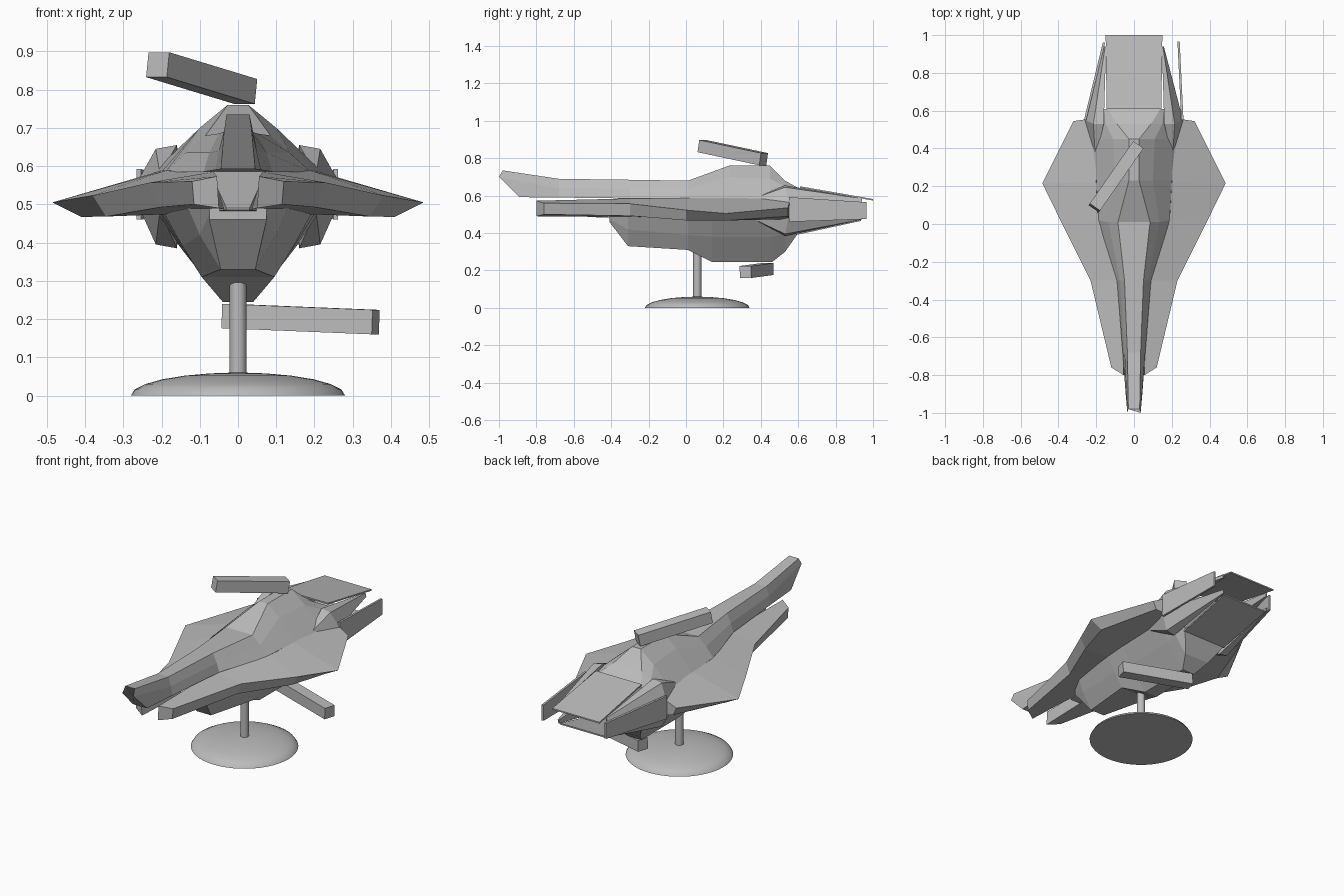
import bpy, bmesh, math
from mathutils import Vector

if "Cube" in bpy.data.objects:
    bpy.data.objects.remove(bpy.data.objects["Cube"])

grey = bpy.data.materials.new("plain_grey")
grey.diffuse_color = (0.5, 0.5, 0.5, 1)
grey.use_nodes = True
grey.node_tree.nodes["Principled BSDF"].inputs["Base Color"].default_value = grey.diffuse_color


def finish(name, bm):
    bmesh.ops.remove_doubles(bm, verts=bm.verts, dist=0.0005)
    bmesh.ops.recalc_face_normals(bm, faces=bm.faces)
    me = bpy.data.meshes.new(name)
    bm.to_mesh(me)
    bm.free()
    me.materials.append(grey)
    ob = bpy.data.objects.new(name, me)
    bpy.context.collection.objects.link(ob)
    return ob


def loft(name, rings):
    """Skin closed rings of points and cap both ends."""
    bm = bmesh.new()
    vs = [[bm.verts.new(p) for p in r] for r in rings]
    for a, b in zip(vs, vs[1:]):
        for i in range(len(a)):
            j = (i + 1) % len(a)
            bm.faces.new((a[i], a[j], b[j], b[i]))
    bm.faces.new(vs[0])
    bm.faces.new(vs[-1])
    return finish(name, bm)


def mirrored(half):
    """Half section of (x, y, z) points, completed across x = 0."""
    return half + [(-x, y, z) for x, y, z in reversed(half)]


def flip(rings):
    return [[(-x, y, z) for x, y, z in r] for r in rings]


def beam(name, a, b, size):
    """Square beam between two points."""
    a, b = Vector(a), Vector(b)
    d = (b - a).normalized()
    s = d.cross(Vector((0, 0, 1))).normalized() * size / 2
    u = s.cross(d).normalized() * size / 2
    return loft(name, [[p + s + u, p - s + u, p - s - u, p + s - u] for p in (a, b)])


# Upper hull with the long raised nose
loft("upper_hull", [mirrored(h) for h in (
    [(.03, -.98, .735), (.035, -1, .70), (.045, -.89, .592)],
    [(.035, -.68, .69), (.05, -.68, .64), (.06, -.68, .59)],
    [(.05, -.3, .685), (.075, -.3, .635), (.09, -.3, .585)],
    [(.085, .01, .68), (.135, .01, .635), (.19, .02, .585)],
    [(.027, .23, .76), (.10, .23, .70), (.20, .23, .585)],
    [(.027, .45, .76), (.11, .45, .69), (.22, .45, .585)],
    [(.09, .53, .68), (.15, .53, .65), (.22, .54, .58)],
    [(.14, .61, .635), (.16, .61, .62), (.20, .61, .56)],
)])

# Lower hull
loft("lower_hull", [mirrored(h) for h in (
    [(.075, -.41, .49), (.075, -.41, .475), (.075, -.41, .46)],
    [(.13, -.31, .49), (.10, -.31, .42), (.045, -.31, .33)],
    [(.20, .01, .49), (.145, .01, .39), (.095, .01, .31)],
    [(.21, .14, .49), (.14, .14, .38), (.04, .14, .245)],
    [(.22, .46, .49), (.145, .46, .38), (.04, .46, .245)],
    [(.22, .53, .50), (.16, .53, .40), (.08, .53, .30)],
    [(.20, .61, .56), (.17, .61, .48), (.14, .60, .40)],
)])

# Middle core, its front sloping up between the wing prongs
loft("middle_core", [mirrored(h) for h in (
    [(.03, -.50, .49), (.03, -.50, .485)],
    [(.075, -.28, .588), (.075, -.28, .48)],
    [(.19, .02, .588), (.17, .02, .475)],
    [(.20, .60, .588), (.20, .60, .475)],
)])

# Wings with forward prongs
wing = [
    [(.055, -.80, .573), (.12, -.76, .56), (.115, -.76, .50), (.05, -.80, .49)],
    [(.065, -.30, .585), (.23, -.30, .557), (.205, -.30, .492), (.03, -.30, .485)],
    [(.19, .02, .588), (.38, .00, .523), (.345, .00, .468), (.16, .00, .475)],
    [(.20, .22, .588), (.485, .215, .505), (.41, .215, .467), (.18, .22, .475)],
    [(.21, .56, .590), (.32, .545, .535), (.30, .545, .49), (.21, .56, .475)],
]
loft("right_wing", wing)
loft("left_wing", flip(wing))

# Tail fins above and below the wings, tapering rearward
for label, z0, z1, z2 in (("upper", .585, .645, .585), ("lower", .475, .395, .472)):
    lo = .02 if label == "upper" else -.02
    fin = [
        [(.20, .36, z0), (.205, .36, z0), (.205, .36, z0 - lo), (.20, .36, z0 - lo)],
        [(.16, .53, z1 + lo / 2), (.215, .53, z1), (.26, .55, z0 - lo), (.17, .53, z0 - lo)],
        [(.148, .94, z2), (.153, .94, z2), (.158, .94, z2 - lo), (.15, .94, z2 - lo)],
    ]
    loft(label + "_right_fin", fin)
    loft(label + "_left_fin", flip(fin))


def plate(name, outline, shift):
    """Thin panel: outline plus a copy moved by shift."""
    loft(name, [outline, [tuple(Vector(p) + Vector(shift)) for p in outline]])


# Side plates, the right one splayed and the left one tucked in
plate("right_side_plate", [(.25, .55, .46), (.25, .55, .592),
                           (.23, .965, .565), (.23, .965, .475)], (.012, 0, 0))
plate("left_side_plate", [(-.265, .55, .46), (-.265, .55, .592),
                          (-.165, .96, .565), (-.165, .96, .475)], (.012, 0, 0))

# Rear engine covers
plate("top_rear_panel", [(-.145, .61, .65), (.145, .61, .65),
                         (.15, 1, .582), (-.15, 1, .582)], (0, 0, -.008))
plate("bottom_rear_panel", [(-.14, .59, .39), (.14, .59, .39),
                            (.145, .935, .465), (-.145, .935, .465)], (0, 0, .008))

# Upper and lower guns
beam("upper_gun", (-.21, .085, .865), (.02, .415, .795), .066)
beam("lower_gun", (-.033, .438, .208), (.36, .318, .192), .064)

# Display stand: pole and domed disc
bpy.ops.mesh.primitive_cylinder_add(vertices=32, radius=.022, depth=.30,
                                    location=(0, .06, .17))
pole = bpy.context.object
pole.name = "stand_pole"
pole.data.materials.append(grey)
bpy.ops.object.shade_smooth_by_angle()


def circle(r, z):
    return [(r * math.cos(t * math.tau / 48), .06 + r * math.sin(t * math.tau / 48), z)
            for t in range(48)]


arc = [math.radians(a) for a in (0, 15, 30, 45, 60, 75, 86)]
base = loft("stand_base", [circle(.28 * math.cos(a), .06 * math.sin(a)) for a in arc])
bpy.context.view_layer.objects.active = base
bpy.ops.object.select_all(action='DESELECT')
base.select_set(True)
bpy.ops.object.shade_smooth_by_angle(angle=math.radians(40))
